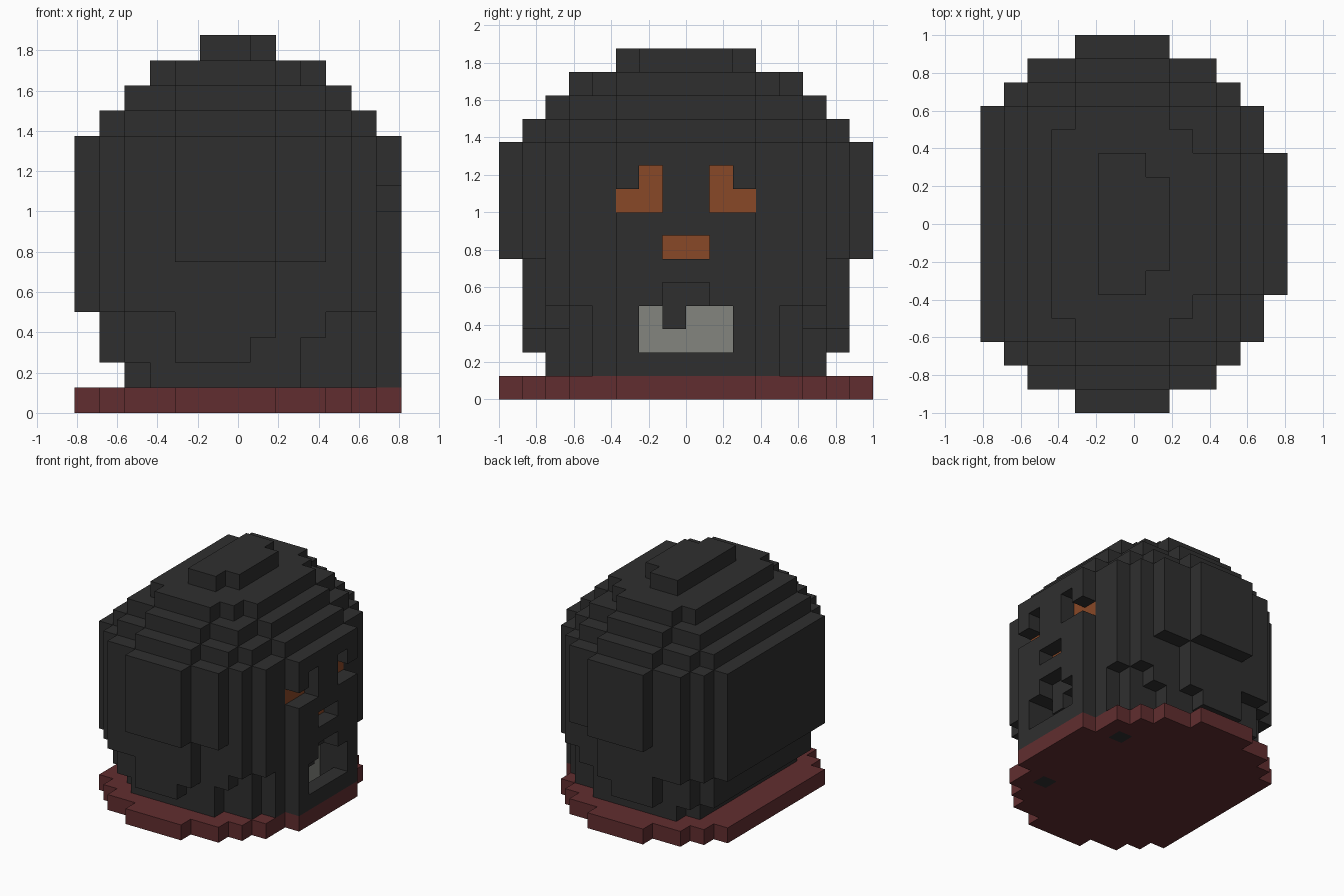
import bpy, bmesh
from mathutils import Vector

if "Cube" in bpy.data.objects:
    bpy.data.objects.remove(bpy.data.objects["Cube"], do_unlink=True)

UNIT = 0.125
ORIGIN = Vector((-0.8125, -1, 0))


def material(name, rgb):
    mat = bpy.data.materials.new(name)
    mat.use_nodes = True
    mat.diffuse_color = (*rgb, 1)
    mat.node_tree.nodes["Principled BSDF"].inputs["Base Color"].default_value = (*rgb, 1)
    return mat


charcoal = material("charcoal", (0.028, 0.028, 0.028))
maroon = material("maroon", (0.12, 0.027, 0.029))
orange = material("burnt orange", (0.25, 0.065, 0.02))
grey = material("warm grey", (0.23, 0.235, 0.21))


def slab(widths, level):
    """One layer: each digit is the half depth, in blocks, of a row along x."""
    return {(i, j, level) for i, w in enumerate(widths)
            for j in range(8 - int(w), 8 + int(w))}


def block(xs, ys, zs):
    return {(i, j, k) for i in xs for j in ys for k in zs}


def mirrored(cells):
    return cells | {(i, 15 - j, k) for i, j, k in cells}


# Shroud: ragged hem, straight sides, stepped dome
FULL = "5677888877653"
layers = ["0056666665543", "0566777665543", "0566777766543",
          "5677777766653", "5677777766653"] + [FULL] * 5 + [
          "0566777766530", "0055666655300", "0004555543000", "0000033200000"]
shroud = set()
for level, widths in enumerate(layers, 1):
    shroud |= slab(widths, level)

# Eyes and nose: one block deep, with a coloured back
eyes = mirrored(block([11], [5, 6], [8]) | block([11], [6], [9]))
nose = block([11], [7, 8], [6])
shroud -= eyes | nose
shroud -= {(i + 1, j, k) for i, j, k in eyes | nose}

# Mouth: opening, hollow with one hanging tooth, grey back
tooth = block([11], [7], [3])
shroud -= block([12], range(6, 10), [2, 3]) | block([12], [7, 8], [4])
shroud -= block([11], range(6, 10), [1, 2, 3]) - tooth
mouth_back = block([10], range(6, 10), [1, 2, 3])
shroud -= mouth_back

# Base with two dark blocks let into it
feet = mirrored(block([10], [4], [0]))
base = slab(FULL, 0) - feet

parts = [("shroud", shroud, charcoal), ("eyes", eyes, orange), ("nose", nose, orange),
         ("mouth_back", mouth_back, grey), ("base", base, maroon),
         ("base_inlays", feet, charcoal)]
solid = set().union(*(cells for _, cells, _ in parts))


def build(name, cells, mat):
    """Make a mesh of the block faces that touch open space."""
    bm = bmesh.new()
    for cell in sorted(cells):
        centre = ORIGIN + (Vector(cell) + Vector((0.5, 0.5, 0.5))) * UNIT
        for axis in range(3):
            for sign in (-1, 1):
                near = list(cell)
                near[axis] += sign
                if tuple(near) in solid:
                    continue
                n, u, v = Vector(), Vector(), Vector()
                n[axis] = sign
                u[(axis + 1) % 3] = 1
                v[(axis + 2) % 3] = sign
                bm.faces.new([bm.verts.new(centre + (n + u * a + v * b) * UNIT / 2)
                              for a, b in ((-1, -1), (1, -1), (1, 1), (-1, 1))])
    bmesh.ops.remove_doubles(bm, verts=bm.verts, dist=0.001)
    mesh = bpy.data.meshes.new(name)
    bm.to_mesh(mesh)
    bm.free()
    mesh.materials.append(mat)
    bpy.context.collection.objects.link(bpy.data.objects.new(name, mesh))


for part in parts:
    build(*part)
